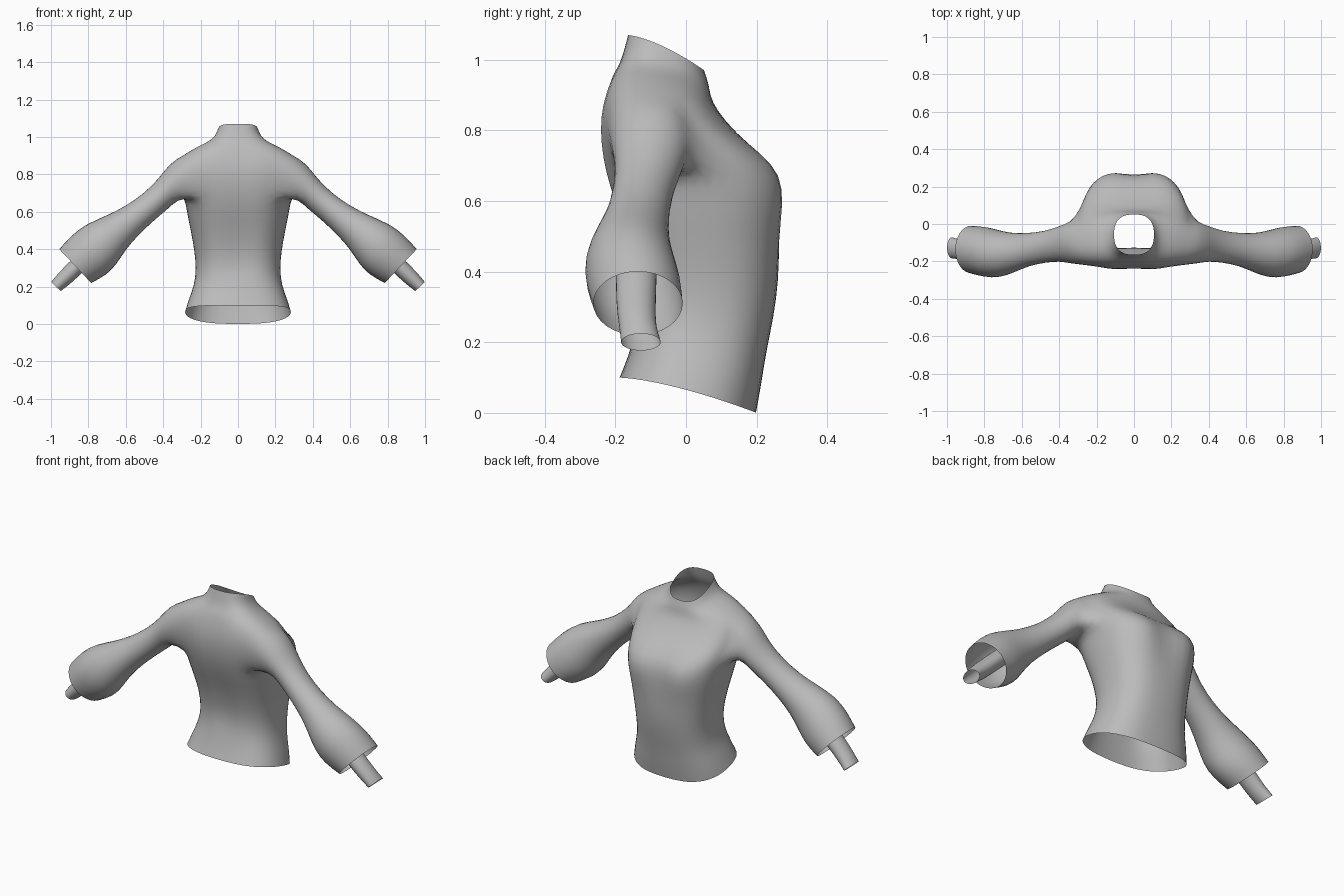
import bpy, bmesh
from math import sin, cos, radians, exp, copysign
from mathutils import Vector

cube = bpy.data.objects.get("Cube")
if cube:
    bpy.data.objects.remove(cube)

grey = bpy.data.materials.new("soft grey cloth")
grey.use_nodes = True
COLOR = (0.5, 0.5, 0.5, 1)
grey.diffuse_color = COLOR
grey.node_tree.nodes["Principled BSDF"].inputs["Base Color"].default_value = COLOR

COLS = 24        # points around the body
SIDES = 16       # points around a sleeve

# Body rings: z at back, z at front, half width, y back, y front, front dip
BODY = [
    (.10, .00, .285, -.19, .20, 0),
    (.16, .08, .265, -.165, .215, 0),
    (.23, .17, .235, -.145, .228, 0),
    (.31, .27, .225, -.135, .25, 0),
    (.41, .38, .235, -.15, .265, 0),
    (.51, .49, .255, -.18, .272, .01),
    (.60, .59, .275, -.215, .292, .035),
    (.68, .675, .285, -.24, .288, .045),
    (.76, .735, .30, -.253, .225, .02),
    (.84, .79, .31, -.253, .145, 0),
    (.91, .86, .305, -.235, .085, 0),
    (.955, .90, .235, -.21, .07, 0),
    (.985, .925, .165, -.19, .066, 0),
    (1.02, .94, .125, -.178, .062, 0),
    (1.07, .97, .108, -.165, .052, 0),
]
# Sleeve rings: top x, top z, bottom x, bottom z, y back, y front
SLEEVE = [
    (.365, .86, .325, .665, -.21, .005),
    (.42, .78, .37, .62, -.198, -.01),
    (.50, .70, .45, .555, -.205, -.04),
    (.60, .63, .54, .47, -.225, -.05),
    (.70, .58, .60, .40, -.26, -.05),
    (.81, .535, .65, .32, -.288, -.035),
    (.89, .475, .70, .265, -.283, -.015),
    (.955, .40, .785, .22, -.262, -.01),
]
# Inner wrist tube, laid out like the sleeve
WRIST = [
    (.76, .47, .69, .41, -.20, -.08),
    (.90, .335, .83, .275, -.20, -.085),
    (.96, .275, .895, .215, -.19, -.085),
    (1.0, .225, .947, .176, -.185, -.07),
]


def body_ring(bm, ring):
    zb, zf, w, yb, yf, dip = ring
    mid, half = (yb + yf) / 2, (yf - yb) / 2
    verts = []
    for i in range(COLS):
        a = radians(i * 360 / COLS)
        c, s = cos(a), sin(a)
        x = w * copysign(abs(c) ** .72, c)
        depth = copysign(abs(s) ** .85, s)
        y = mid + half * depth
        u = max(0.0, (depth + 1) / 2)
        crease = exp(-(x / .06) ** 2)
        if s > 0:
            y -= dip * crease
        elif .3 < zb < .95:
            y += .018 * crease
        verts.append(bm.verts.new((x, y, zb + (zf - zb) * u ** 1.5)))
    return verts


def limb_ring(bm, ring, side, grow=1.0):
    tx, tz, bx, bz, yb, yf = ring
    top, bottom = Vector((tx, 0, tz)), Vector((bx, 0, bz))
    mid, up = (top + bottom) / 2, (top - bottom) / 2 * grow
    verts = []
    for i in range(SIDES):
        a = radians(-135 + i * 360 / SIDES)
        p = mid + up * sin(a)
        y = (yb + yf) / 2 + (yf - yb) / 2 * grow * cos(a)
        verts.append(bm.verts.new((p.x * side, y, p.z)))
    return verts


def skin(bm, rings):
    for a, b in zip(rings, rings[1:]):
        n = len(a)
        for i in range(n):
            j = (i + 1) % n
            bm.faces.new((a[i], a[j], b[j], b[i]))


def finish(bm, name):
    bmesh.ops.recalc_face_normals(bm, faces=bm.faces)
    mesh = bpy.data.meshes.new(name)
    bm.to_mesh(mesh)
    bm.free()
    mesh.materials.append(grey)
    for p in mesh.polygons:
        p.use_smooth = True
    obj = bpy.data.objects.new(name, mesh)
    bpy.context.collection.objects.link(obj)
    sub = obj.modifiers.new("smooth", 'SUBSURF')
    sub.levels = sub.render_levels = 1


# Blouse: body with armholes, sleeves joined to the armhole edges
bm = bmesh.new()
body = [body_ring(bm, r) for r in BODY]
LOW, HIGH = 7, 10                          # armhole rows
left_cols = [k % COLS for k in range(-4, 2)]   # back to front
right_cols = [(COLS // 2 - k) % COLS for k in range(-4, 2)]
holes = {1: left_cols, -1: right_cols}

for r in range(len(body) - 1):
    for i in range(COLS):
        j = (i + 1) % COLS
        in_hole = any(i in c and j in c for c in holes.values())
        if not (LOW <= r < HIGH and in_hole):
            bm.faces.new((body[r][i], body[r][j], body[r + 1][j], body[r + 1][i]))

for side, cols in holes.items():
    edge = [body[LOW][c] for c in cols]
    edge += [body[r][cols[-1]] for r in range(LOW + 1, HIGH)]
    edge += [body[HIGH][c] for c in reversed(cols)]
    edge += [body[r][cols[0]] for r in range(HIGH - 1, LOW, -1)]
    skin(bm, [edge] + [limb_ring(bm, r, side, 1.03) for r in SLEEVE])
finish(bm, "blouse")

# Wrist tubes inside the flared cuffs
for side, name in ((1, "left_wrist_tube"), (-1, "right_wrist_tube")):
    bm = bmesh.new()
    skin(bm, [limb_ring(bm, r, side) for r in WRIST])
    finish(bm, name)
